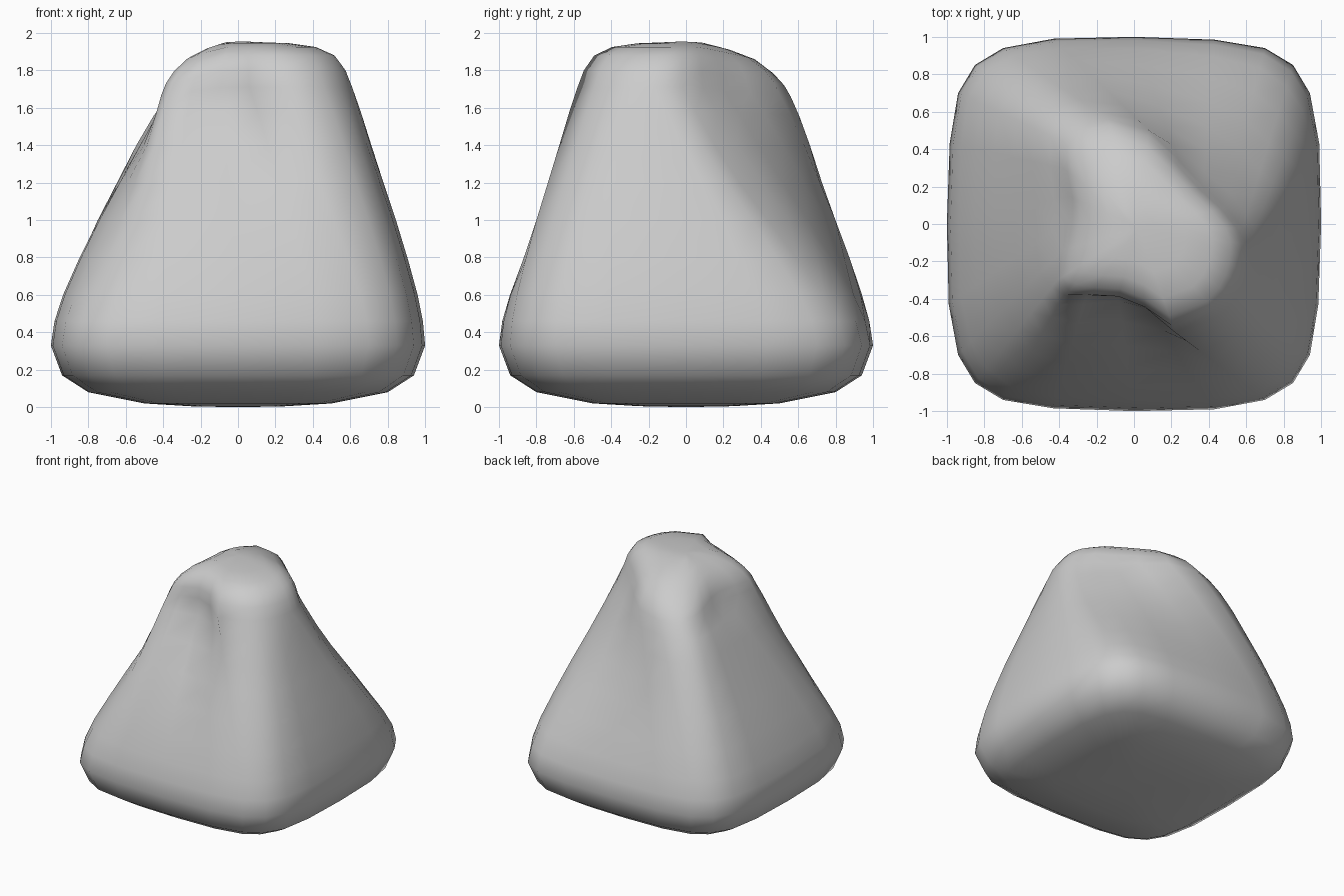
import bpy, bmesh
from mathutils import Vector

if "Cube" in bpy.data.objects:
    bpy.data.objects.remove(bpy.data.objects["Cube"])

# Rounded-square footprint: one quadrant turned four times (24 points)
quad = [(1, 0), (.99, .43), (.94, .70), (.85, .85), (.70, .94), (.43, .985)]
base = []
for k in range(4):
    for x, y in quad:
        for _ in range(k):
            x, y = -y, x
        base.append(Vector((x, y)))

# Lobed outline near the summit, matched point for point to the footprint
crown = [Vector(p) for p in [
    (.60, -.25), (.61, -.18), (.61, -.11), (.58, -.02), (.49, .09), (.37, .20),
    (.24, .34), (.08, .50), (-.14, .56), (-.31, .53), (-.38, .44), (-.38, .30),
    (-.35, .15), (-.35, .02), (-.38, -.14), (-.41, -.30), (-.37, -.38), (-.25, -.40),
    (-.09, -.41), (.06, -.47), (.22, -.58), (.46, -.49), (.54, -.40), (.58, -.32)]]

bm = bmesh.new()
rings = []


def add_ring(points):
    rings.append([bm.verts.new(p) for p in points])


def drop(x, y):
    """Slope of the summit toward the left and the back."""
    return .32 * max(0, -x - .08) + .22 * max(0, y - .08)


# Underside, bulging slightly
for s, z in [(.25, .005), (.5, .02), (.8, .08), (.94, .17), (1, .33)]:
    add_ring([(p.x * s, p.y * s, z) for p in base])

# Sides, blending to the crown; two opposite corners pull in sooner
pull = {2: .15, 3: .36, 4: .28, 5: .15, 14: .25, 15: .5, 16: .3}
hollow = {17: .6, 18: 1, 19: .8}
for t, z, dent, low in [(.03, .46, 0, 0), (.10, .60, 0, 0), (.23, .79, 0, 0),
                        (.39, 1.0, 0, 0), (.56, 1.2, .02, 0), (.73, 1.4, .05, 0),
                        (.88, 1.58, .07, .15), (1, 1.71, .03, .4)]:
    pts = []
    for i, (a, b) in enumerate(zip(base, crown)):
        p = a.lerp(b, t + pull.get(i, 0) * t * (1 - t))
        pts.append((p.x, p.y + dent * hollow.get(i, 0), z - low * drop(p.x, p.y)))
    add_ring(pts)

# Summit
centre = Vector((.02, -.02))
for s, z, low in [(.94, 1.80, .7), (.84, 1.88, 1), (.67, 1.925, 1),
                  (.43, 1.945, 1), (.2, 1.95, 1)]:
    pts = []
    for b in crown:
        p = centre.lerp(b, s)
        pts.append((p.x, p.y, z - low * drop(p.x, p.y)))
    add_ring(pts)

# Skin between rings and close both ends
n = len(base)
for lo, hi in zip(rings, rings[1:]):
    for i in range(n):
        j = (i + 1) % n
        bm.faces.new((lo[i], lo[j], hi[j], hi[i]))
for ring, tip in [(rings[0], (0, 0, 0)), (rings[-1], (centre.x, centre.y, 1.955))]:
    v = bm.verts.new(tip)
    for i in range(n):
        bm.faces.new((ring[i], ring[(i + 1) % n], v))
bmesh.ops.recalc_face_normals(bm, faces=bm.faces)
for f in bm.faces:
    f.smooth = True

mesh = bpy.data.meshes.new("boulder")
bm.to_mesh(mesh)
bm.free()
bpy.context.collection.objects.link(bpy.data.objects.new("boulder", mesh))
